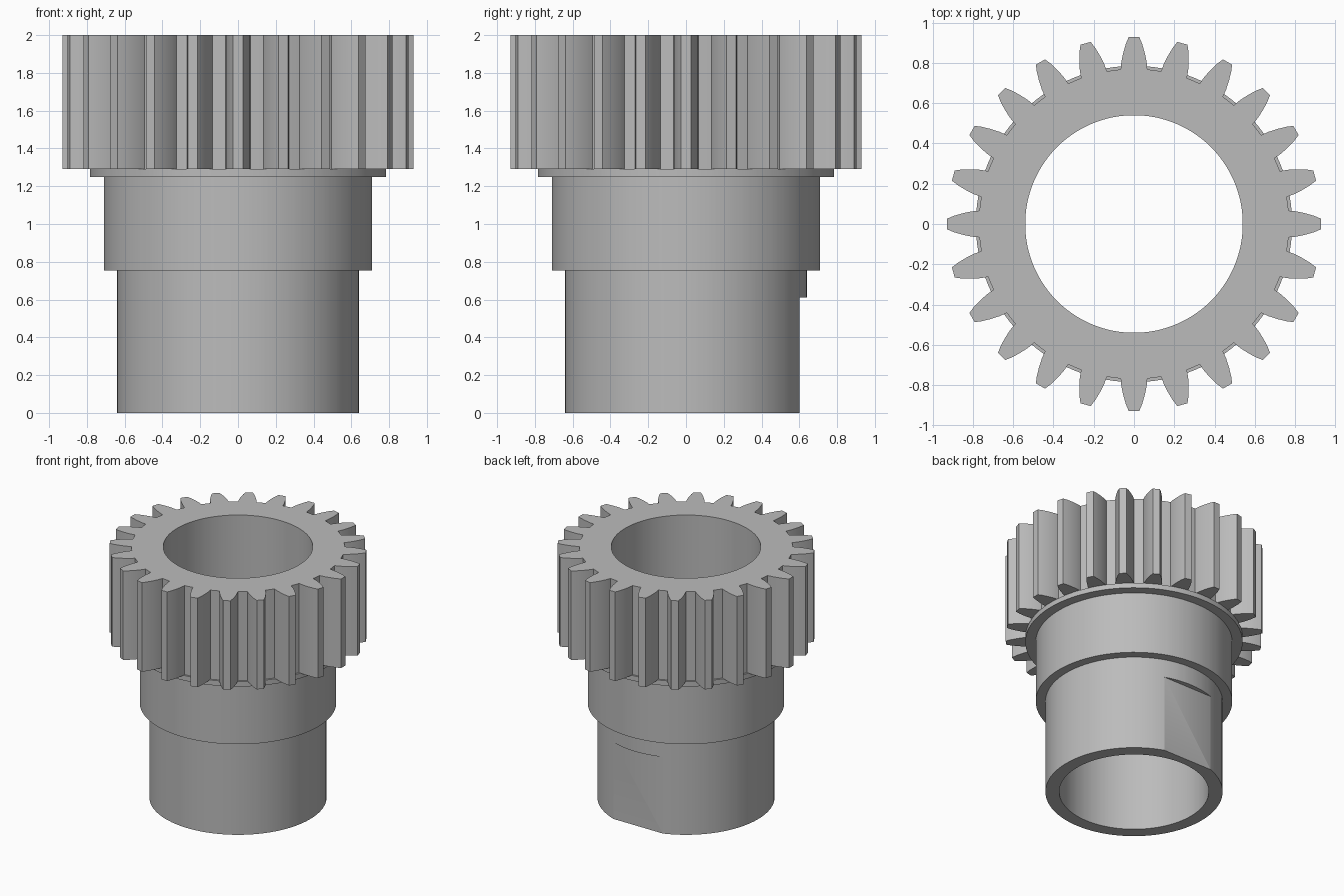
import bpy
import bmesh
from math import sin, cos, pi

cube = bpy.data.objects.get("Cube")
if cube:
    bpy.data.objects.remove(cube, do_unlink=True)

TEETH = 24
PITCH = 2 * pi / TEETH
BORE, SHAFT, COLLAR, FLANGE, ROOT = 0.54, 0.64, 0.71, 0.785, 0.77

steel = bpy.data.materials.new("grey steel")
steel.use_nodes = True
colour = (0.5, 0.5, 0.5, 1)
steel.diffuse_color = colour
steel.node_tree.nodes["Principled BSDF"].inputs["Base Color"].default_value = colour

# Half of one tooth, from tip to valley: (angle, radius)
half = [(0.028, 0.929), (0.045, 0.896), (0.063, 0.851), (0.077, 0.81),
        (0.083, FLANGE), (0.086, ROOT)]
tooth = [(-a, r) for a, r in reversed(half)] + half + [(PITCH / 2, ROOT)]
outline = [(i * PITCH + a, r) for i in range(TEETH) for a, r in tooth]

# Rings up the outside and back down the bore; None follows the gear outline
rings = [(SHAFT, 0), (SHAFT, 0.755), (COLLAR, 0.755), (COLLAR, 1.25),
         (FLANGE, 1.25), (FLANGE, 1.29), (None, 1.29), (None, 2),
         (BORE, 2), (BORE, 0)]

bm = bmesh.new()
loops = [[bm.verts.new(((radius or r) * sin(a), (radius or r) * cos(a), z))
          for a, r in outline] for radius, z in rings]
count = len(outline)
for k, low in enumerate(loops):
    high = loops[(k + 1) % len(loops)]
    for i in range(count):
        j = (i + 1) % count
        bm.faces.new((low[i], low[j], high[j], high[i]))
bmesh.ops.remove_doubles(bm, verts=bm.verts, dist=1e-5)
bmesh.ops.recalc_face_normals(bm, faces=bm.faces)
mesh = bpy.data.meshes.new("gear_sleeve")
bm.to_mesh(mesh)
bm.free()
mesh.materials.append(steel)
gear = bpy.data.objects.new("gear_sleeve", mesh)
bpy.context.collection.objects.link(gear)

# Flat cut into the back of the lower shaft
bpy.ops.mesh.primitive_cube_add(size=1, location=(0, 0.802, 0.255))
cutter = bpy.context.object
cutter.name = "flat_cutter"
cutter.scale = (1, 0.4, 0.71)
cutter.hide_render = True
cutter.data.materials.append(steel)
bpy.context.view_layer.update()

bpy.ops.object.select_all(action='DESELECT')
gear.select_set(True)
bpy.context.view_layer.objects.active = gear
cut = gear.modifiers.new("back_flat", 'BOOLEAN')
cut.operation = 'DIFFERENCE'
cut.solver = 'EXACT'
cut.object = cutter
bpy.ops.object.modifier_apply(modifier=cut.name)
bpy.data.objects.remove(cutter, do_unlink=True)
bpy.ops.object.shade_smooth_by_angle(angle=pi / 9)
